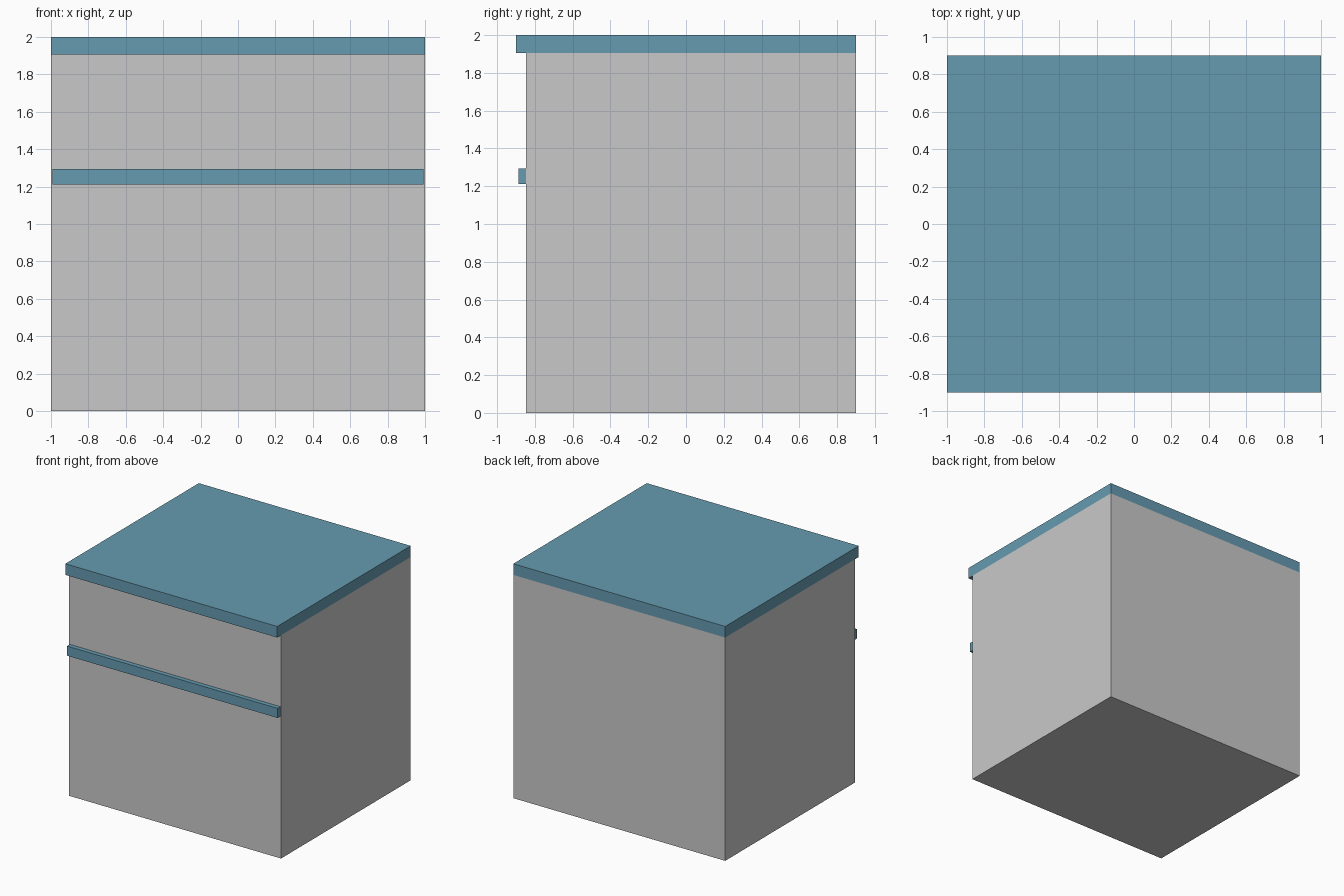
import bpy
import bmesh

if "Cube" in bpy.data.objects:
    bpy.data.objects.remove(bpy.data.objects["Cube"])


def material(name, rgb):
    m = bpy.data.materials.new(name)
    m.diffuse_color = (*rgb, 1)
    m.use_nodes = True
    m.node_tree.nodes["Principled BSDF"].inputs["Base Color"].default_value = m.diffuse_color
    return m


def box(name, lo, hi, mat):
    """Axis-aligned box between two corners."""
    bm = bmesh.new()
    bmesh.ops.create_cube(bm, size=1)
    for v in bm.verts:
        v.co = [lo[i] if v.co[i] < 0 else hi[i] for i in range(3)]
    mesh = bpy.data.meshes.new(name)
    bm.to_mesh(mesh)
    bm.free()
    mesh.materials.append(mat)
    obj = bpy.data.objects.new(name, mesh)
    bpy.context.collection.objects.link(obj)
    return obj


grey = material("light grey", (0.584, 0.584, 0.584))
blue = material("muted blue", (0.133, 0.328, 0.434))

# Cabinet body, flush with the worktop at the back and sides
box("cabinet_body", (-1, -0.848, 0), (1, 0.9, 1.905), grey)
# Worktop overhanging the front
box("worktop", (-1, -0.9, 1.905), (1, 0.9, 2), blue)
# Horizontal rail across the front
box("front_rail", (-0.993, -0.886, 1.212), (0.993, -0.848, 1.294), blue)
